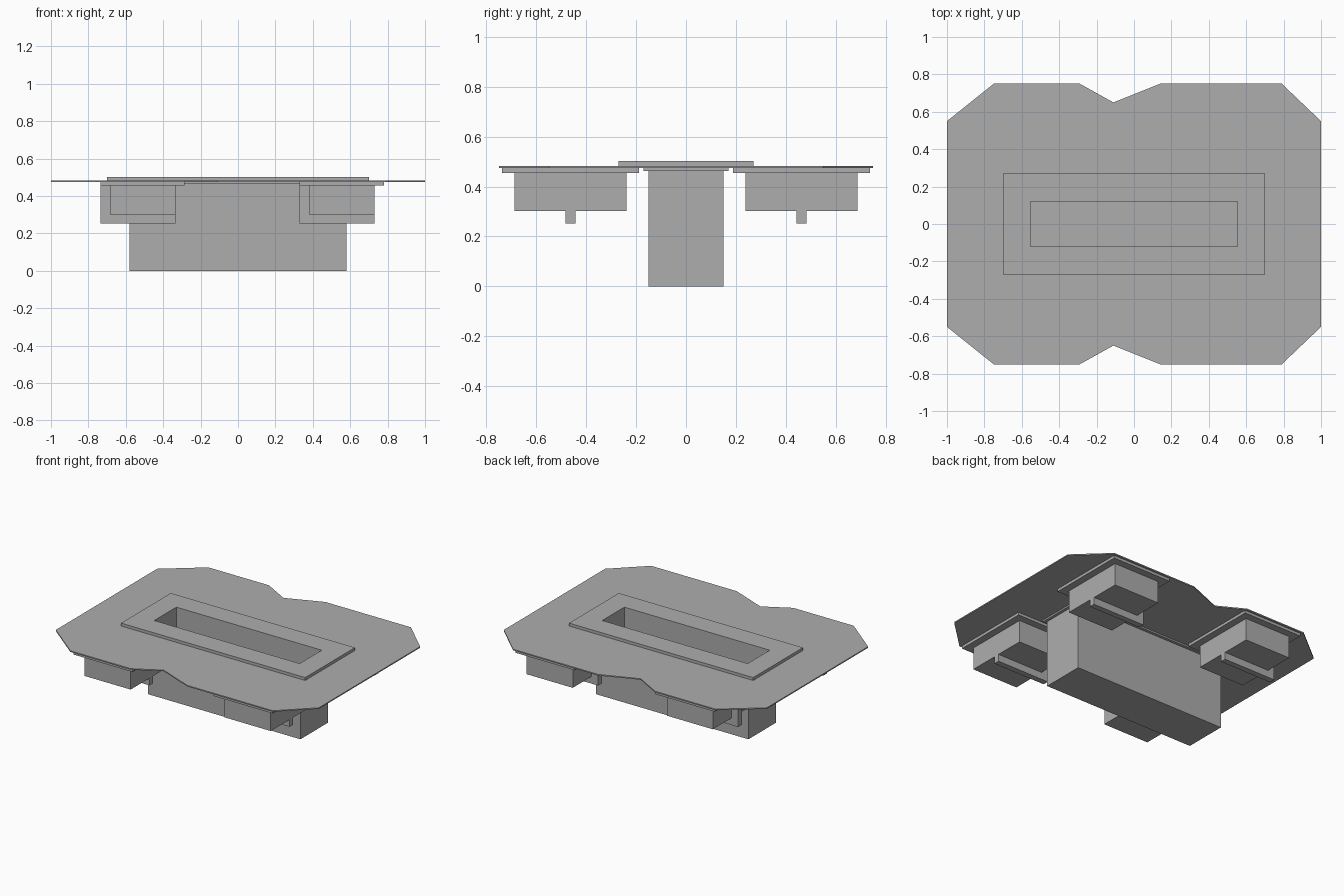
import bpy
import bmesh

if "Cube" in bpy.data.objects:
    bpy.data.objects.remove(bpy.data.objects["Cube"], do_unlink=True)

GREY = (0.42, 0.42, 0.42, 1)
grey = bpy.data.materials.new("mid_grey")
grey.use_nodes = True
grey.diffuse_color = GREY
grey.node_tree.nodes["Principled BSDF"].inputs["Base Color"].default_value = GREY


def prism(name, outline, bottom, top):
    """Extrude a flat outline between two heights."""
    bm = bmesh.new()
    face = bm.faces.new([bm.verts.new((x, y, bottom)) for x, y in outline])
    extruded = bmesh.ops.extrude_face_region(bm, geom=[face])["geom"]
    verts = [v for v in extruded if isinstance(v, bmesh.types.BMVert)]
    bmesh.ops.translate(bm, verts=verts, vec=(0, 0, top - bottom))
    bmesh.ops.recalc_face_normals(bm, faces=bm.faces)
    mesh = bpy.data.meshes.new(name)
    bm.to_mesh(mesh)
    bm.free()
    mesh.materials.append(grey)
    obj = bpy.data.objects.new(name, mesh)
    bpy.context.collection.objects.link(obj)
    return obj


def box(name, x0, x1, y0, y1, bottom, top):
    return prism(name, [(x0, y0), (x1, y0), (x1, y1), (x0, y1)], bottom, top)


# Heights of the stacked layers
PLATE_BOTTOM, PLATE_TOP, RIM_TOP = 0.474, 0.482, 0.502
FLANGE_BOTTOM, POD_BOTTOM, FIN_BOTTOM = 0.455, 0.302, 0.253

# Top plate with cut corners and a notch in each long side
half = [(1, 0.55), (0.79, 0.75), (0.14, 0.75), (-0.11, 0.65),
        (-0.29, 0.75), (-0.75, 0.75), (-1, 0.55)]
outline = half + [(x, -y) for x, y in reversed(half)]
plate = prism("top_plate", outline, PLATE_BOTTOM, PLATE_TOP)

# Central trough, its flange and raised rim
rim = box("raised_rim", -0.7, 0.7, -0.27, 0.27, PLATE_TOP, RIM_TOP)
flange = box("trough_flange", -0.6, 0.6, -0.17, 0.17, 0.463, PLATE_BOTTOM)
trough = box("trough", -0.58, 0.58, -0.15, 0.15, 0, 0.463)

# Open the slot through all the central parts
cutter = box("slot_cutter", -0.553, 0.553, -0.12, 0.12, 0.03, 0.6)
cutter.hide_render = True
for part in (plate, rim, flange, trough):
    cut = part.modifiers.new("slot", "BOOLEAN")
    cut.operation = "DIFFERENCE"
    cut.solver = "EXACT"
    cut.object = cutter
    bpy.context.view_layer.objects.active = part
    bpy.ops.object.modifier_apply(modifier=cut.name)
bpy.data.objects.remove(cutter, do_unlink=True)

# Four hanging pods, each with a flange and a fin that sticks out to -x
for end, cx in (("right", -0.51), ("left", 0.555)):
    for side, cy in (("front", -0.463), ("back", 0.463)):
        label = f"{side}_{end}"
        box(f"{label}_pod_flange", cx - 0.225, cx + 0.225, cy - 0.274, cy + 0.274,
            FLANGE_BOTTOM, PLATE_BOTTOM)
        box(f"{label}_pod", cx - 0.175, cx + 0.175, cy - 0.224, cy + 0.224,
            POD_BOTTOM, FLANGE_BOTTOM)
        box(f"{label}_fin", cx - 0.225, cx + 0.175, cy - 0.02, cy + 0.02,
            FIN_BOTTOM, FLANGE_BOTTOM)
